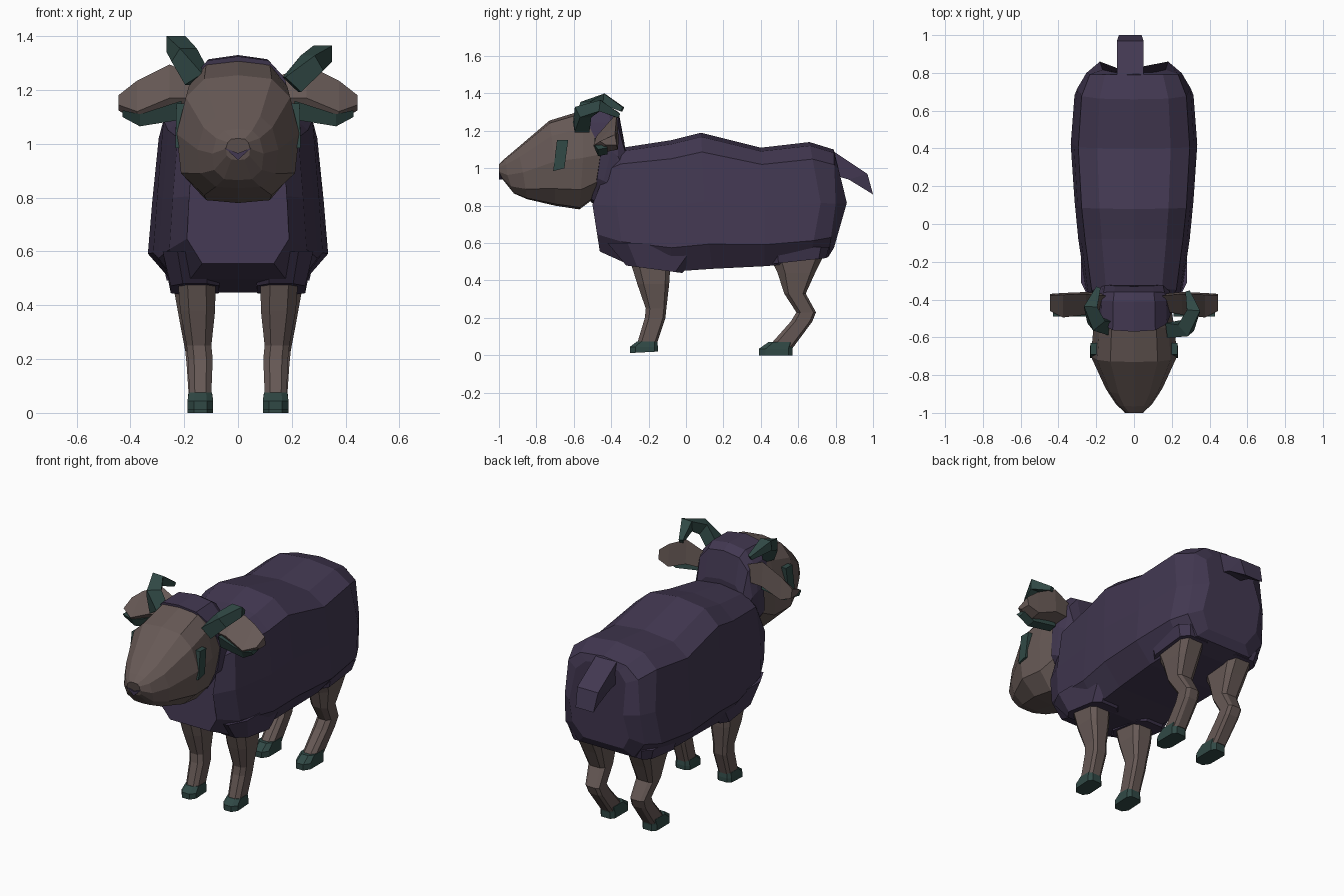
import bpy, bmesh
from mathutils import Vector

if "Cube" in bpy.data.objects:
    bpy.data.objects.remove(bpy.data.objects["Cube"])


def material(name, rgb):
    m = bpy.data.materials.new(name)
    m.diffuse_color = (*rgb, 1)
    m.use_nodes = True
    m.node_tree.nodes["Principled BSDF"].inputs["Base Color"].default_value = m.diffuse_color
    return m


WOOL = material("wool", (0.054, 0.039, 0.082))
SKIN = material("skin", (0.135, 0.1, 0.092))
HORN = material("horn", (0.03, 0.066, 0.06))


def loft(name, rings, mat):
    """Skin a list of equal-length point rings and cap both ends."""
    bm = bmesh.new()
    vs = [[bm.verts.new(p) for p in r] for r in rings]
    n = len(vs[0])
    for a, b in zip(vs, vs[1:]):
        for i in range(n):
            j = (i + 1) % n
            bm.faces.new((a[i], a[j], b[j], b[i]))
    bm.faces.new(vs[0][::-1])
    bm.faces.new(vs[-1])
    bmesh.ops.recalc_face_normals(bm, faces=bm.faces)
    me = bpy.data.meshes.new(name)
    bm.to_mesh(me)
    bm.free()
    me.materials.append(mat)
    ob = bpy.data.objects.new(name, me)
    bpy.context.collection.objects.link(ob)
    return ob


def station(profile, yt, ym, yb, w, zt, zb):
    """Symmetric cross-section; y may bend from top to middle to bottom."""
    half = []
    for u, v in profile:
        y = ym + (yt - ym) * (2 * v - 1) if v > .5 else yb + (ym - yb) * 2 * v
        half.append((u * w, y, zb + v * (zt - zb)))
    return half + [(-x, y, z) for x, y, z in half[-2:0:-1]]


def slab_ring(cx, hx, y0, y1, z0, z1=None):
    """Rectangle with cut corners, optionally tilted front to back."""
    z1 = z0 if z1 is None else z1
    c, h = (y0 + y1) / 2, (y1 - y0) / 2
    pts = [(1, .75), (.6, 1), (-.6, 1), (-1, .75), (-1, -.6), (-.5, -1), (.5, -1), (1, -.6)]
    return [(cx + a * hx, c + b * h, z0 + (z1 - z0) * (b + 1) / 2) for a, b in pts]


def tube(name, path, sizes, mat, up=(0, 0, 1)):
    """Four-sided tapering tube along a path."""
    path = [Vector(p) for p in path]
    rings = []
    for i, p in enumerate(path):
        d = (path[min(i + 1, len(path) - 1)] - path[max(i - 1, 0)]).normalized()
        s = d.cross(Vector(up)).normalized()
        t = s.cross(d)
        a, b = sizes[i]
        rings.append([p + s * a + t * b, p - s * a + t * b, p - s * a - t * b, p + s * a - t * b])
    return loft(name, rings, mat)


# Woolly body
BODY = [(0, 1), (.58, .97), (.88, .86), (.95, .5), (1, .19), (.70, .01), (0, .01)]
body = [(-.40, -.50, -.46, .19, 1.06, .55), (-.34, -.37, -.33, .255, 1.11, .49),
        (-.08, -.08, -.08, .295, 1.15, .44), (.08, .10, .14, .315, 1.19, .455),
        (.40, .42, .42, .335, 1.11, .47), (.66, .72, .66, .315, 1.14, .49),
        (.79, .80, .76, .265, 1.10, .52), (.80, .86, .79, .19, 1.06, .57)]
loft("body", [station(BODY, *s) for s in body], WOOL)

# Neck and wool hood behind the head
ROUND = [(0, 1), (.55, .97), (.85, .84), (1, .55), (.95, .25), (.55, .03), (0, 0)]
hood = [(-.33, -.30, -.36, .18, 1.14, .70), (-.36, -.365, -.44, .19, 1.30, .78),
        (-.41, -.40, -.48, .20, 1.33, .80), (-.57, -.44, -.51, .205, 1.325, .82)]
loft("neck_hood", [station(ROUND, *s) for s in hood], WOOL)

# Head, broad at the jaw
HEAD = [(0, 1), (.55, .97), (.85, .82), (1, .52), (.93, .2), (.55, .02), (0, 0)]
head = [(-.42, -.41, -.49, .19, 1.31, .84), (-.55, -.55, -.57, .215, 1.31, .78),
        (-.73, -.70, -.70, .228, 1.255, .80), (-.90, -.87, -.85, .15, 1.11, .835),
        (-.965, -.955, -.92, .095, 1.055, .865), (-1.0, -1.0, -.98, .045, 1.02, .94)]
loft("head", [station(HEAD, *s) for s in head], SKIN)

# Small V nose
loft("nose", [[(.05, y, .985), (0, y, .965), (-.05, y, .985), (0, y, .94)]
              for y in (-1.0, -.95)], WOOL)

# Tail
loft("tail", [[(-.02 - h, y0, z0), (-.02 + h, y0, z0), (-.02 + h, y1, z1), (-.02 - h, y1, z1)]
              for h, y0, z0, y1, z1 in ((.07, .79, 1.09, .80, .96), (.07, .97, .97, .87, .94),
                                        (.06, 1.0, .86, .96, .885))], WOOL)

for side, s in (("right", 1), ("left", -1)):
    # Eye strip, leaning slightly
    loft(side + "_eye", [[(s * (x + .004), -.71, .985), (s * (x + .004), -.65, 1.0),
                          (s * x, -.63, 1.15), (s * x, -.69, 1.15)]
                         for x in (.19, .229)], HORN)
    # Ear and its dark inner face
    ear = [(.15, -.46, -.37, 1.25, 1.13, 1.17), (.255, -.48, -.36, 1.295, 1.11, 1.17),
           (.375, -.495, -.365, 1.235, 1.08, 1.12), (.445, -.46, -.37, 1.18, 1.125, 1.145)]
    loft(side + "_ear", [[(s * x, y0 + .03, zb), (s * x, y0, zm),
                          (s * x, y1 - .01, zt), (s * x, y1, zm - .02)]
                         for x, y0, y1, zt, zb, zm in ear], SKIN)
    loft(side + "_inner_ear", [[(s * x, -.49, z1), (s * x, -.47, z0),
                                (s * x, -.42, z0 + .01), (s * x, -.43, z1)]
                               for x, z0, z1 in ((.21, 1.09, 1.16), (.365, 1.065, 1.11),
                                                 (.43, 1.10, 1.125))], HORN)
    # Front leg, hoof and wool cuff
    front = [(.155, .072, -.31, -.08, .54), (.15, .065, -.26, -.09, .38),
             (.145, .046, -.215, -.105, .25), (.14, .046, -.22, -.11, .20),
             (.14, .04, -.265, -.16, .05)]
    loft(side + "_front_leg", [slab_ring(s * a, *r) for a, *r in front], SKIN)
    loft(side + "_front_hoof", [slab_ring(s * a, *r) for a, *r in
                                ((.14, .048, -.30, -.15, .012, .02), (.14, .048, -.30, -.15, .045),
                                 (.14, .043, -.26, -.155, .075))], HORN)
    loft(side + "_front_cuff", [slab_ring(s * a, *r) for a, *r in
                                ((.16, .09, -.32, -.02, .48, .44), (.17, .11, -.42, .12, .60))], WOOL)
    # Hind leg, hoof and wool cuff
    hind = [(.17, .08, .44, .74, .54), (.165, .07, .49, .69, .44), (.16, .055, .525, .64, .33),
            (.15, .046, .59, .695, .23), (.145, .046, .56, .675, .18), (.14, .042, .44, .575, .045)]
    loft(side + "_hind_leg", [slab_ring(s * a, *r) for a, *r in hind], SKIN)
    loft(side + "_hind_hoof", [slab_ring(s * a, *r) for a, *r in
                               ((.14, .048, .39, .57, 0), (.14, .048, .39, .57, .035),
                                (.14, .045, .44, .575, .07))], HORN)
    loft(side + "_hind_cuff", [slab_ring(s * a, *r) for a, *r in
                               ((.165, .10, .43, .75, .485, .52), (.17, .115, .42, .765, .58))], WOOL)

# Curled horns, each with its own pose
SIZES = [(.04, .04), (.04, .035), (.035, .03), (.012, .012)]
tube("right_horn", [(.20, -.56, 1.22), (.275, -.55, 1.30), (.315, -.46, 1.335), (.285, -.36, 1.28)],
     SIZES, HORN)
tube("left_horn", [(-.15, -.54, 1.24), (-.20, -.52, 1.33), (-.23, -.44, 1.37), (-.19, -.34, 1.315)],
     SIZES, HORN)
